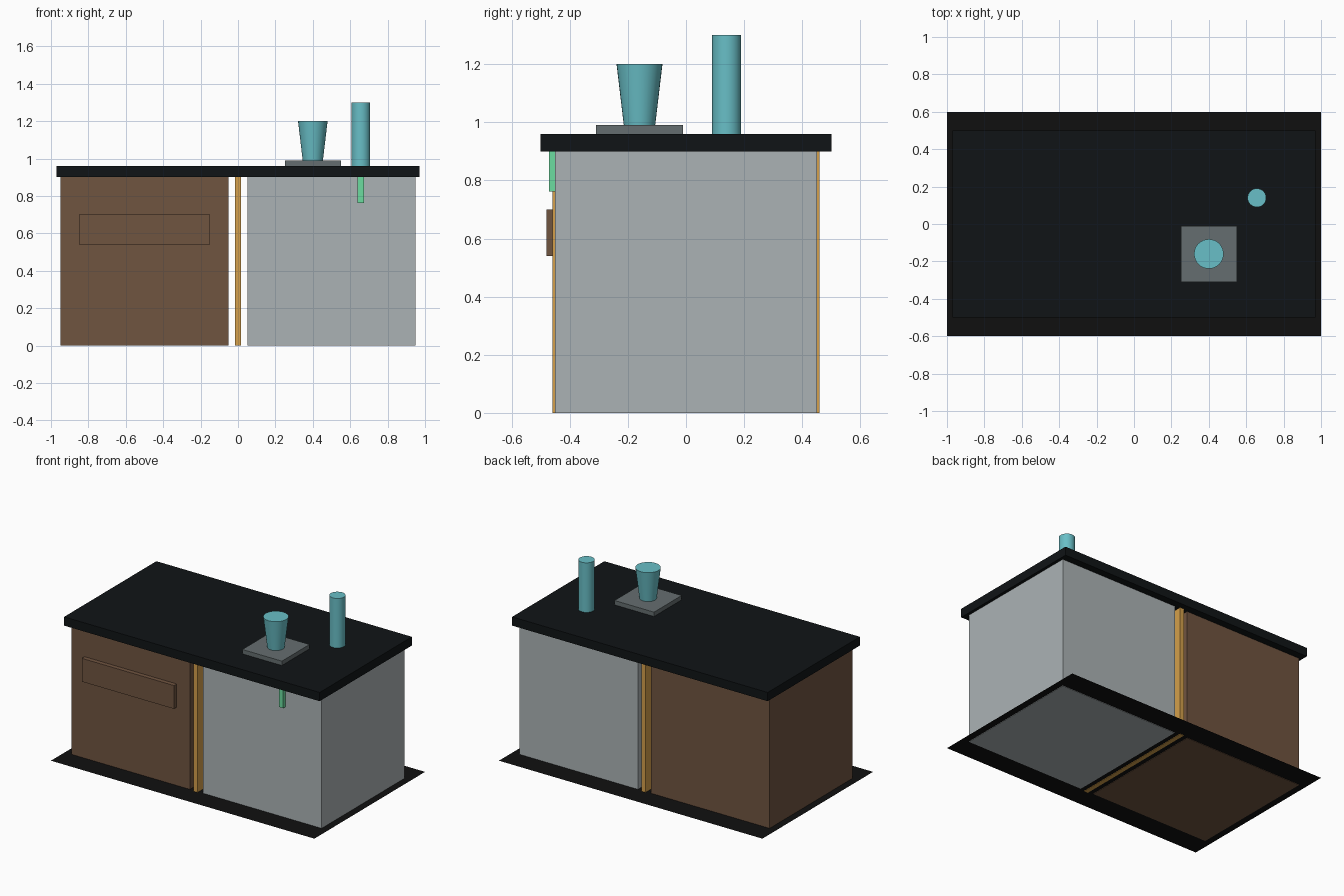
import bpy
import math

cube = bpy.data.objects.get("Cube")
if cube:
    bpy.data.objects.remove(cube, do_unlink=True)


def material(name, r, g, b):
    mat = bpy.data.materials.new(name)
    mat.use_nodes = True
    mat.diffuse_color = (r, g, b, 1)
    mat.node_tree.nodes["Principled BSDF"].inputs["Base Color"].default_value = (r, g, b, 1)
    return mat


wood = material("brown wood", 0.163, 0.089, 0.051)
steel = material("light steel", 0.41, 0.45, 0.46)
teal = material("teal", 0.14, 0.52, 0.57)
green = material("green", 0.15, 0.72, 0.35)
amber = material("amber", 0.66, 0.35, 0.07)
slate = material("slate", 0.13, 0.155, 0.16)
black = material("black stone", 0.005, 0.007, 0.008)
floor_black = material("black floor", 0.005, 0.005, 0.005)


def box(name, mat, xs, ys, zs):
    """Box given by its low and high limit on each axis."""
    center = [(lo + hi) / 2 for lo, hi in (xs, ys, zs)]
    bpy.ops.mesh.primitive_cube_add(size=1, location=center)
    obj = bpy.context.object
    obj.name = name
    obj.scale = [hi - lo for lo, hi in (xs, ys, zs)]
    bpy.ops.object.transform_apply(location=False, rotation=False, scale=True)
    obj.data.materials.append(mat)
    return obj


def round_part(name, mat, x, y, zs, r_low, r_high):
    """Capped upright cylinder or taper."""
    lo, hi = zs
    bpy.ops.mesh.primitive_cone_add(vertices=32, radius1=r_low, radius2=r_high,
                                    depth=hi - lo, location=(x, y, (lo + hi) / 2))
    obj = bpy.context.object
    obj.name = name
    obj.data.materials.append(mat)
    bpy.ops.object.shade_smooth_by_angle(angle=math.radians(30))
    return obj


# Thin floor sheet, just above the cabinet bottoms
bpy.ops.mesh.primitive_plane_add(size=1, location=(0, 0, 0.003))
floor = bpy.context.object
floor.name = "floor_mat"
floor.scale = (2, 1.2, 1)
bpy.ops.object.transform_apply(location=False, rotation=False, scale=True)
floor.data.materials.append(floor_black)

# Two cabinets with a divider strip between them
depth, height = (-0.45, 0.45), (0, 0.9)
box("wood_cabinet", wood, (-0.95, -0.05), depth, height)
box("steel_cabinet", steel, (0.05, 0.95), depth, height)
box("divider_strip", amber, (-0.015, 0.015), (-0.46, 0.46), height)

# Countertop
box("countertop", black, (-0.97, 0.97), (-0.5, 0.5), (0.9, 0.96))

# Front details
box("drawer_panel", wood, (-0.85, -0.15), (-0.48, -0.44), (0.54, 0.7))
box("front_latch", green, (0.64, 0.674), (-0.472, -0.44), (0.762, 0.959))

# Items on the counter
box("base_plate", slate, (0.25, 0.55), (-0.31, -0.01), (0.96, 0.99))
round_part("tapered_cup", teal, 0.4, -0.16, (0.99, 1.2), 0.054, 0.079)
round_part("tall_cylinder", teal, 0.657, 0.14, (0.96, 1.3), 0.05, 0.05)
